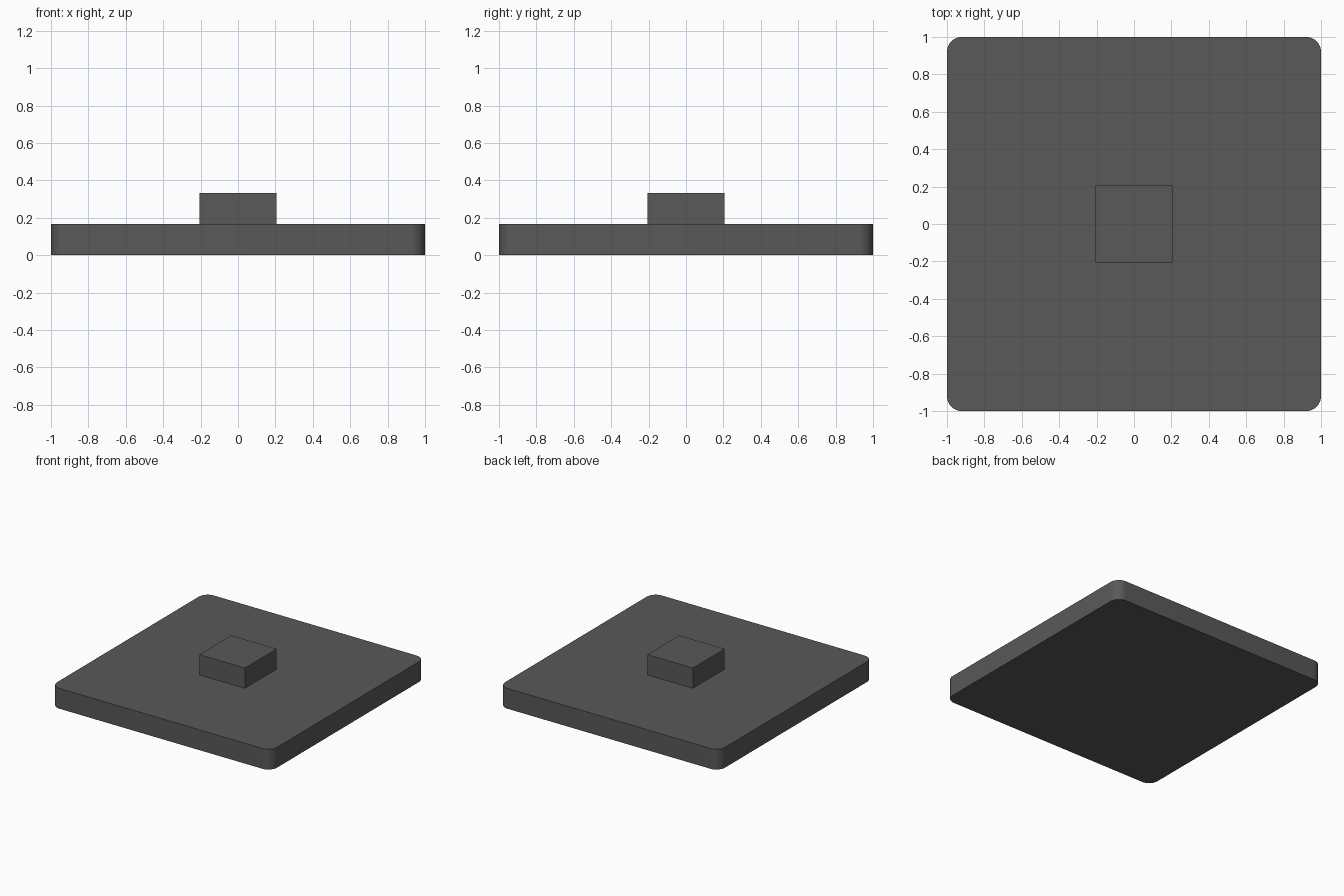
import bpy, bmesh, math

if "Cube" in bpy.data.objects:
    bpy.data.objects.remove(bpy.data.objects["Cube"])

dark = bpy.data.materials.new("dark_grey")
dark.diffuse_color = (0.1, 0.1, 0.1, 1)
dark.use_nodes = True
dark.node_tree.nodes["Principled BSDF"].inputs["Base Color"].default_value = dark.diffuse_color


def prism(name, outline, z0, z1):
    """Solid extruded straight up from a flat outline."""
    bm = bmesh.new()
    base = bm.faces.new([bm.verts.new((x, y, z0)) for x, y in outline])
    top = bmesh.ops.extrude_face_region(bm, geom=[base], use_keep_orig=True)["geom"]
    verts = [v for v in top if isinstance(v, bmesh.types.BMVert)]
    bmesh.ops.translate(bm, verts=verts, vec=(0, 0, z1 - z0))
    bmesh.ops.recalc_face_normals(bm, faces=bm.faces[:])
    mesh = bpy.data.meshes.new(name)
    bm.to_mesh(mesh)
    bm.free()
    mesh.materials.append(dark)
    obj = bpy.data.objects.new(name, mesh)
    bpy.context.collection.objects.link(obj)
    return obj


def rounded_square(half, radius, steps=10):
    pts = []
    for q, (sx, sy) in enumerate([(1, 1), (-1, 1), (-1, -1), (1, -1)]):
        for i in range(steps + 1):
            a = math.pi / 2 * (q + i / steps)
            pts.append((sx * (half - radius) + radius * math.cos(a),
                        sy * (half - radius) + radius * math.sin(a)))
    return pts


# Flat plate with rounded vertical corners
plate = prism("base_plate", rounded_square(1.0, 0.08), 0, 0.167)
bpy.context.view_layer.objects.active = plate
plate.select_set(True)
bpy.ops.object.shade_smooth_by_angle(angle=math.radians(30))

# Square block standing on the middle of the plate
h = 0.207
prism("centre_block", [(h, h), (-h, h), (-h, -h), (h, -h)], 0.167, 0.333)
